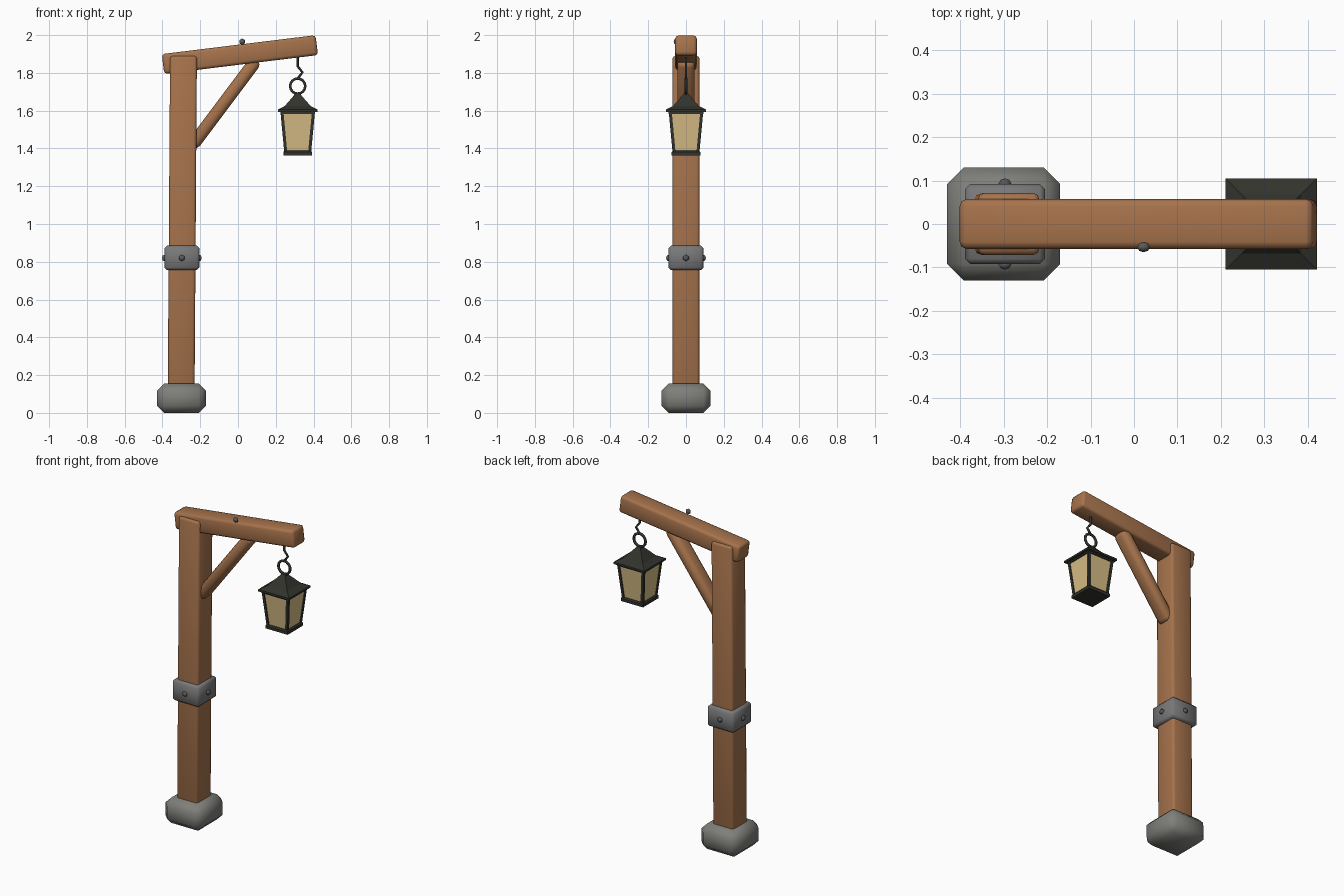
import bpy, bmesh, math
from mathutils import Matrix, Vector

if "Cube" in bpy.data.objects:
    bpy.data.objects.remove(bpy.data.objects["Cube"])


def material(name, rgb):
    m = bpy.data.materials.new(name)
    m.diffuse_color = (*rgb, 1)
    m.use_nodes = True
    m.node_tree.nodes["Principled BSDF"].inputs["Base Color"].default_value = m.diffuse_color
    return m


WOOD = material("brown wood", (0.38, 0.17, 0.072))
STONE = material("grey stone", (0.21, 0.21, 0.195))
IRON = material("grey iron", (0.19, 0.19, 0.19))
RIVET = material("dark rivet", (0.10, 0.10, 0.10))
BLACK = material("black metal", (0.032, 0.033, 0.026))
GLASS = material("warm glass", (0.68, 0.51, 0.235))


def finish(bm, name, mat, smooth=False):
    bmesh.ops.recalc_face_normals(bm, faces=bm.faces)
    me = bpy.data.meshes.new(name)
    bm.to_mesh(me)
    bm.free()
    me.materials.append(mat)
    for p in me.polygons:
        p.use_smooth = smooth
    ob = bpy.data.objects.new(name, me)
    bpy.context.collection.objects.link(ob)
    return ob


def box(name, size, loc, mat, bevel=0.0, seg=1, tilt=0.0, lean=0.0):
    """Bevelled box, turned about y by tilt, or sheared along x by lean."""
    bm = bmesh.new()
    bmesh.ops.create_cube(bm, size=1)
    bmesh.ops.scale(bm, vec=size, verts=bm.verts)
    if bevel:
        bmesh.ops.bevel(bm, geom=bm.edges[:], offset=bevel, segments=seg,
                        profile=0.5, affect='EDGES')
    for v in bm.verts:
        v.co.x += v.co.z * lean
    bm.transform(Matrix.Translation(loc) @ Matrix.Rotation(tilt, 4, 'Y'))
    return finish(bm, name, mat, bevel > 0)


def square_loft(name, rings, cx, mat):
    """Stack of squares given as (half width, z), capped at both ends."""
    bm = bmesh.new()
    loops = [[bm.verts.new((cx + sx * h, sy * h, z))
              for sx, sy in ((-1, -1), (1, -1), (1, 1), (-1, 1))] for h, z in rings]
    for a, b in zip(loops, loops[1:]):
        for i in range(4):
            j = (i + 1) % 4
            bm.faces.new((a[i], a[j], b[j], b[i]))
    bm.faces.new(loops[0][::-1])
    bm.faces.new(loops[-1])
    return finish(bm, name, mat)


def rivet(name, loc, direction):
    bm = bmesh.new()
    bmesh.ops.create_uvsphere(bm, u_segments=6, v_segments=4, radius=1)
    bmesh.ops.scale(bm, vec=(0.017, 0.017, 0.012), verts=bm.verts)
    rot = Vector(direction).to_track_quat('Z', 'Y').to_matrix().to_4x4()
    bm.transform(Matrix.Translation(loc) @ rot)
    finish(bm, name, RIVET, True)


def wire(name, points, radius, cyclic=False):
    cu = bpy.data.curves.new(name, 'CURVE')
    cu.dimensions = '3D'
    cu.bevel_depth = radius
    cu.bevel_resolution = 1
    cu.use_fill_caps = True
    sp = cu.splines.new('POLY')
    sp.points.add(len(points) - 1)
    for p, co in zip(sp.points, points):
        p.co = (*co, 1)
    sp.use_cyclic_u = cyclic
    cu.materials.append(BLACK)
    bpy.context.collection.objects.link(bpy.data.objects.new(name, cu))


# Stone foot, leaning post, tilted arm and diagonal brace
box("stone_foot", (0.26, 0.26, 0.155), (-0.30, 0, 0.0775), STONE, 0.038)
box("post", (0.142, 0.142, 1.85), (-0.295, 0, 0.965), WOOD, 0.014, 2, lean=0.007)
box("arm", (0.82, 0.114, 0.106), (0.01, 0, 1.897), WOOD, 0.016, 2,
    tilt=-math.radians(7))
lo, hi = Vector((-0.245, 0, 1.412)), Vector((0.097, 0, 1.868))
d = hi - lo
box("brace", (0.068, 0.092, d.length), (lo + hi) / 2, WOOD, 0.026, 2,
    tilt=math.atan2(d.x, d.z))

# Iron band with a rivet on each side, and one on the arm
box("iron_band", (0.184, 0.184, 0.128), (-0.297, 0, 0.821), IRON, 0.012)
for i, (dx, dy) in enumerate(((1, 0), (-1, 0), (0, 1), (0, -1))):
    rivet(f"band_rivet_{i + 1}", (-0.297 + dx * 0.093, dy * 0.093, 0.82), (dx, dy, 0))
rivet("arm_rivet", (0.022, -0.053, 1.965), (0, -1, 0))

# Hook and ring
CX = 0.316
wire("hook", [(CX, 0, 1.90), (CX, 0, 1.835), (CX + 0.025, 0, 1.803),
              (CX + 0.002, 0, 1.772)], 0.007)
wire("ring", [(CX + 0.04 * math.cos(a), 0, 1.73 + 0.04 * math.sin(a))
              for a in (i * math.tau / 16 for i in range(16))], 0.008, True)

# Lantern: roof, base plate, glass and corner bars
square_loft("lantern_roof", [(0.092, 1.583), (0.092, 1.592), (0.105, 1.594),
                             (0.105, 1.606), (0.068, 1.625), (0.010, 1.692)], CX, BLACK)
square_loft("lantern_base", [(0.076, 1.363), (0.076, 1.380), (0.070, 1.388)], CX, BLACK)
square_loft("lantern_glass", [(0.066, 1.380), (0.086, 1.588)], CX, GLASS)
for sx in (-1, 1):
    for sy in (-1, 1):
        bm = bmesh.new()
        bmesh.ops.create_cube(bm, size=0.016)
        for v in bm.verts:
            top = v.co.z > 0
            h = 0.083 if top else 0.063
            v.co.x += CX + sx * h
            v.co.y += sy * h
            v.co.z = 1.59 if top else 1.378
        finish(bm, f"lantern_bar_{'right' if sx > 0 else 'left'}_"
                   f"{'back' if sy > 0 else 'front'}", BLACK)
